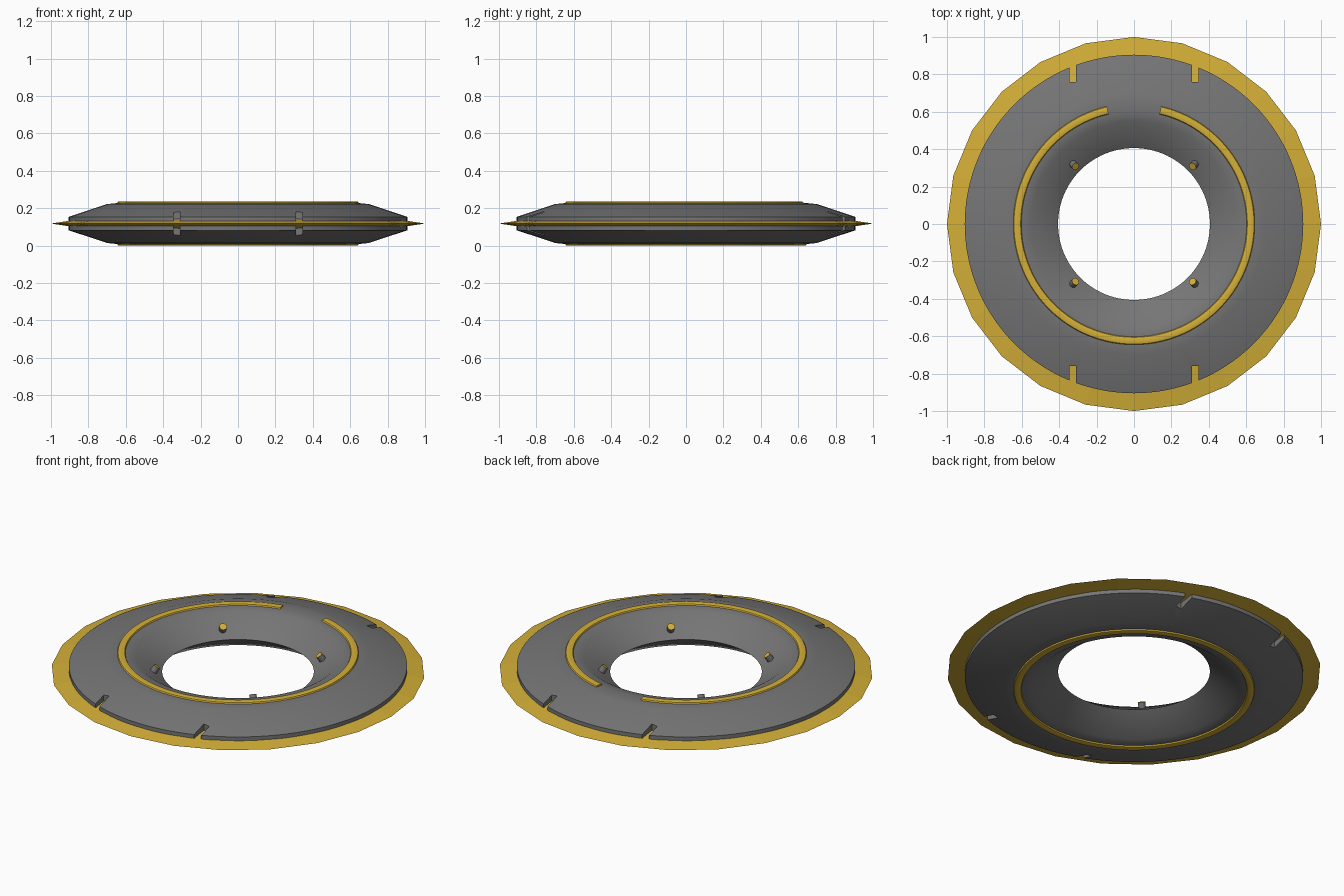
import bpy, bmesh
from math import radians, cos, sin, tau
from mathutils import Vector

if "Cube" in bpy.data.objects:
    bpy.data.objects.remove(bpy.data.objects["Cube"])

MID = 0.118  # height of the symmetry plane


def material(name, rgb):
    m = bpy.data.materials.new(name)
    m.use_nodes = True
    m.diffuse_color = (*rgb, 1)
    m.node_tree.nodes["Principled BSDF"].inputs["Base Color"].default_value = (*rgb, 1)
    return m


grey = material("steel_grey", (0.18, 0.18, 0.18))
gold = material("gold", (0.658, 0.429, 0.038))


def finish(name, bm, mats):
    bmesh.ops.recalc_face_normals(bm, faces=bm.faces)
    mesh = bpy.data.meshes.new(name)
    bm.to_mesh(mesh)
    bm.free()
    for m in mats:
        mesh.materials.append(m)
    ob = bpy.data.objects.new(name, mesh)
    bpy.context.collection.objects.link(ob)
    return ob


def smooth(ob, angle=30):
    bpy.ops.object.select_all(action='DESELECT')
    ob.select_set(True)
    bpy.context.view_layer.objects.active = ob
    bpy.ops.object.shade_smooth_by_angle(angle=radians(angle))


def revolve(name, profile, mat, segs, start=0, sweep=360):
    """Sweep a closed (radius, height above MID) outline round the z axis."""
    bm = bmesh.new()
    full = sweep == 360
    rings = []
    for i in range(segs if full else segs + 1):
        a = radians(start + sweep * i / segs)
        rings.append([bm.verts.new((r * cos(a), r * sin(a), MID + h)) for r, h in profile])
    pairs = list(zip(rings, rings[1:]))
    if full:
        pairs.append((rings[-1], rings[0]))
    n = len(profile)
    for p, q in pairs:
        for j in range(n):
            k = (j + 1) % n
            bm.faces.new((p[j], p[k], q[k], q[j]))
    if not full:
        bm.faces.new(rings[0])
        bm.faces.new(rings[-1])
    return finish(name, bm, [mat])


def mirrored(half):
    """Close an upper outline with its reflection below the middle plane."""
    return half + [(r, -h) for r, h in reversed(half) if h > 0]


# Ring body: sloped bore, crowned top, tapered outer flank, short rim
body = revolve("ring_body", mirrored([(0.406, 0), (0.55, 0.1), (0.6, 0.109), (0.65, 0.109),
                                      (0.7, 0.104), (0.905, 0.036)]), grey, 128)

# Rim slots cut straight through front and back
bm = bmesh.new()
for sx in (-1, 1):
    for sy in (-1, 1):
        made = bmesh.ops.create_cube(bm, size=1)["verts"]
        bmesh.ops.scale(bm, vec=(0.036, 0.24, 0.6), verts=made)
        bmesh.ops.translate(bm, vec=(sx * 0.327, sy * 0.88, MID), verts=made)
cutter = finish("slot_cutter", bm, [grey])
cutter.hide_render = True
mod = body.modifiers.new("slots", 'BOOLEAN')
mod.operation = 'DIFFERENCE'
mod.solver = 'EXACT'
mod.object = cutter
bpy.context.view_layer.update()
cut = bpy.data.meshes.new_from_object(body.evaluated_get(bpy.context.evaluated_depsgraph_get()))
body.modifiers.clear()
body.data = cut
bpy.data.objects.remove(cutter)
smooth(body)

# Sharp-edged blade disc, visible outside the rim and inside the slots
revolve("blade_disc", mirrored([(0.72, 0.042), (1.0, 0)]), gold, 24)

# Raised trim bands: open at the back on top, closed underneath
band = [(0.598, 0.1), (0.606, 0.116), (0.612, 0.118), (0.636, 0.118), (0.642, 0.116), (0.65, 0.1)]
smooth(revolve("top_trim", band, gold, 96, 103, 334), 40)
smooth(revolve("bottom_trim", [(r, -h) for r, h in band], gold, 96), 40)

# Four pins standing out of the upper bore wall, with gold tips
for sx in (-1, 1):
    for sy in (-1, 1):
        bm = bmesh.new()
        bmesh.ops.create_cone(bm, cap_ends=True, segments=16, radius1=0.02, radius2=0.02, depth=0.06)
        for f in bm.faces:
            f.material_index = 1 if f.normal.z > 0.9 else 0
        axis = Vector((-sx * 0.41, -sy * 0.41, 0.81)).normalized()
        pin = finish(("right" if sx < 0 else "left") + ("_front" if sy < 0 else "_back") + "_pin",
                     bm, [grey, gold])
        pin.rotation_euler = axis.to_track_quat('Z', 'Y').to_euler()
        pin.location = (sx * 0.325, sy * 0.32, MID + 0.04)
        smooth(pin)
